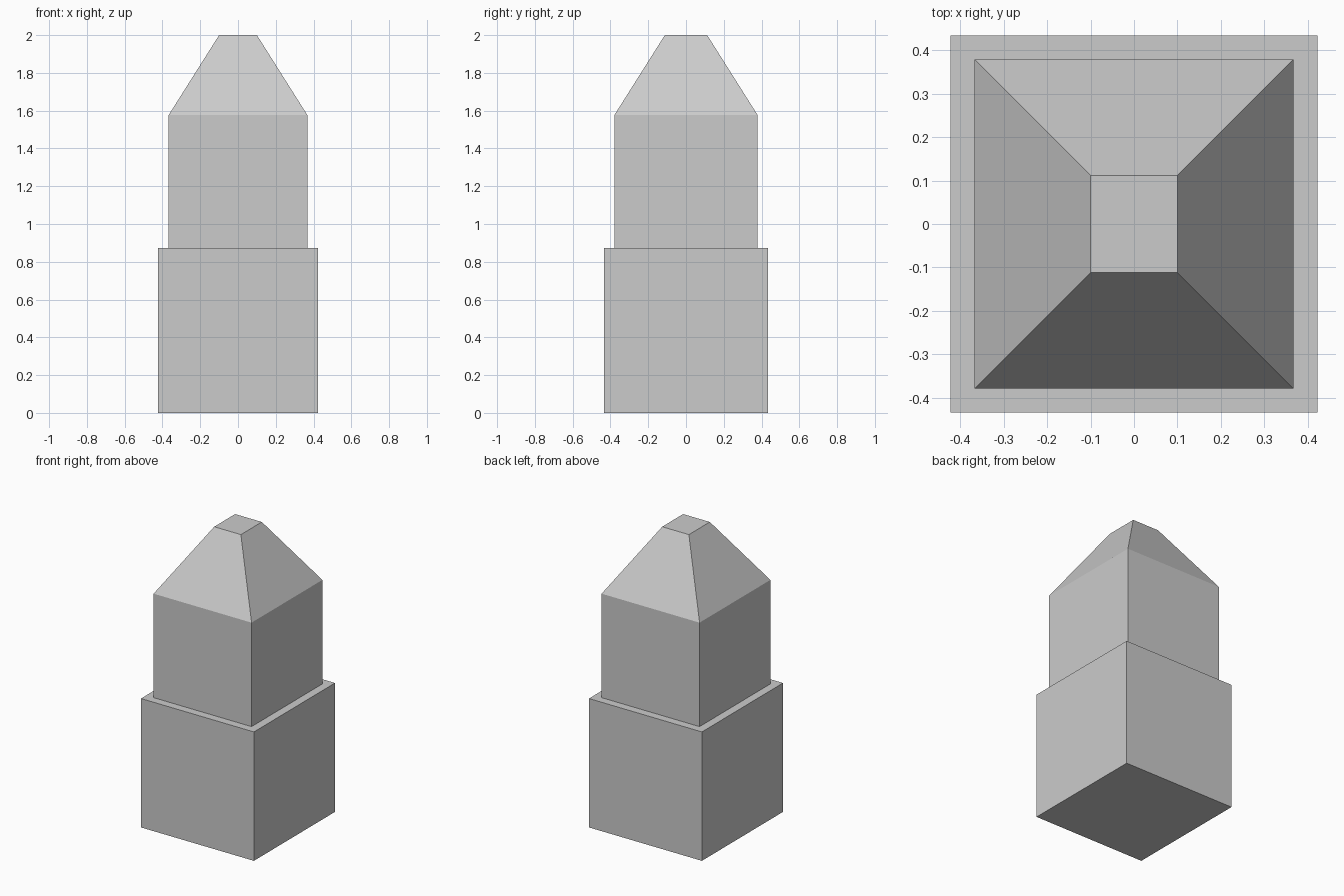
import bpy, bmesh

if "Cube" in bpy.data.objects:
    bpy.data.objects.remove(bpy.data.objects["Cube"])


def stacked_block(name, rings):
    """Closed block through rectangular rings of (half x, half y, z)."""
    bm = bmesh.new()
    loops = [[bm.verts.new((sx * hx, sy * hy, z))
              for sx, sy in ((-1, -1), (1, -1), (1, 1), (-1, 1))]
             for hx, hy, z in rings]
    for low, high in zip(loops, loops[1:]):
        for i in range(4):
            j = (i + 1) % 4
            bm.faces.new((low[i], low[j], high[j], high[i]))
    bm.faces.new(loops[0][::-1])
    bm.faces.new(loops[-1])
    mesh = bpy.data.meshes.new(name)
    bm.to_mesh(mesh)
    bm.free()
    obj = bpy.data.objects.new(name, mesh)
    bpy.context.collection.objects.link(obj)
    return obj


# Wide lower block
stacked_block("base_block", [(0.423, 0.434, 0), (0.423, 0.434, 0.873)])

# Narrower upper block with a tapered, flat-topped cap
stacked_block("upper_block", [(0.367, 0.379, 0.873),
                              (0.367, 0.379, 1.577),
                              (0.10, 0.112, 2.0)])
